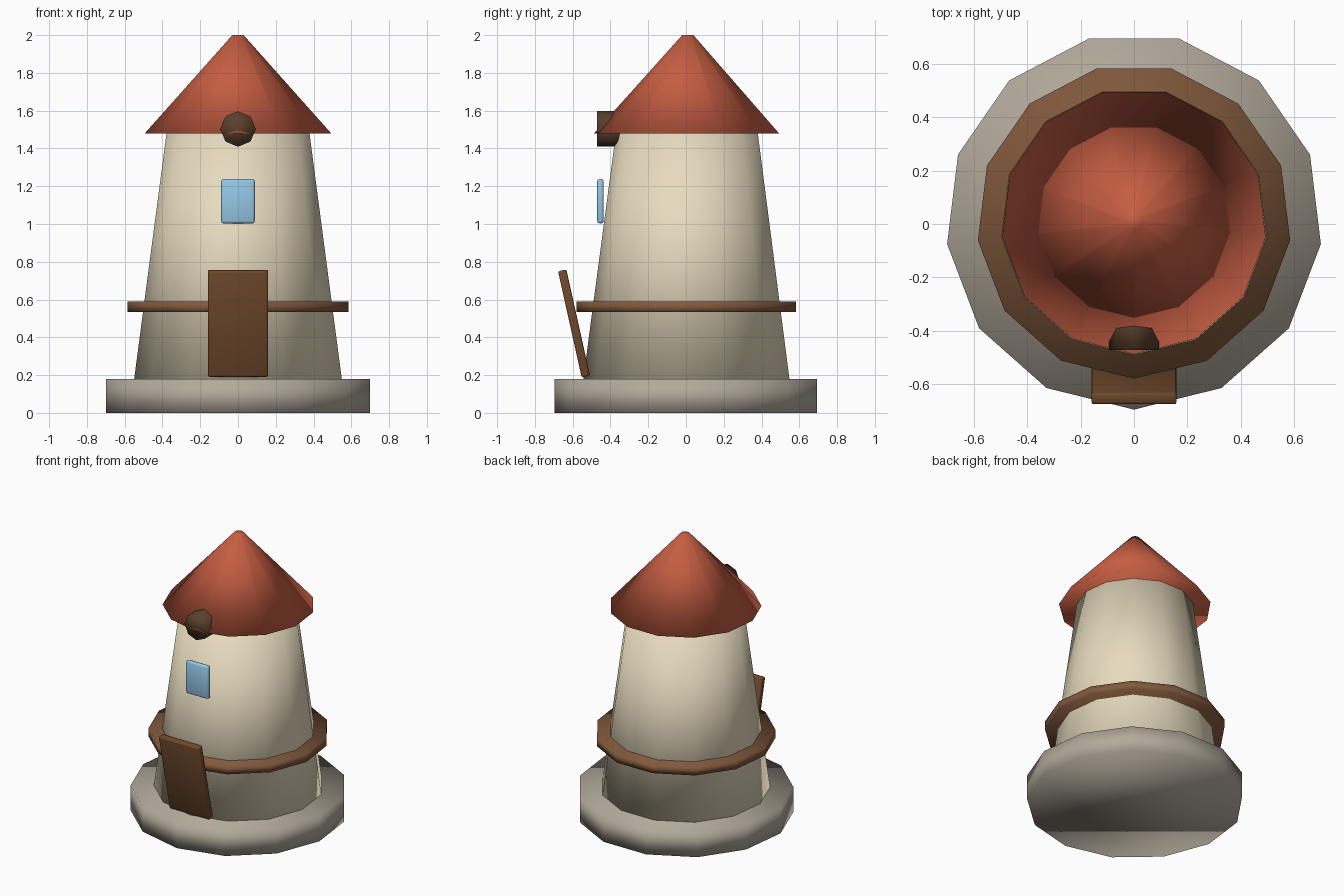
import bpy, bmesh
from math import sin, cos, pi, radians
from mathutils import Matrix, Vector

if "Cube" in bpy.data.objects:
    bpy.data.objects.remove(bpy.data.objects["Cube"])

SIDES = 13
CY = 0.01  # the tower axis sits slightly behind the centre


def material(name, rgb):
    m = bpy.data.materials.new(name)
    m.diffuse_color = (*rgb, 1)
    m.use_nodes = True
    m.node_tree.nodes["Principled BSDF"].inputs["Base Color"].default_value = m.diffuse_color
    return m


STONE = material("stone", (0.45, 0.40, 0.33))
PLASTER = material("plaster", (0.80, 0.71, 0.52))
TILE = material("roof_tile", (0.56, 0.11, 0.055))
WOOD = material("wood", (0.22, 0.10, 0.045))
DOOR = material("door_wood", (0.16, 0.065, 0.025))
DARK = material("dark_wood", (0.10, 0.05, 0.025))
GLASS = material("glass", (0.30, 0.58, 0.80))


def finish(name, bm, mat, smooth=True):
    bmesh.ops.recalc_face_normals(bm, faces=bm.faces)
    me = bpy.data.meshes.new(name)
    bm.to_mesh(me)
    bm.free()
    for p in me.polygons:
        p.use_smooth = smooth
    me.materials.append(mat)
    ob = bpy.data.objects.new(name, me)
    bpy.context.collection.objects.link(ob)
    return ob


def frustum(name, sides, r0, r1, z0, z1, mat, matrix=Matrix.Translation((0, CY, 0))):
    """Capped frustum with one corner facing -y."""
    bm = bmesh.new()
    rings = [[bm.verts.new((r * sin(2 * pi * i / sides), -r * cos(2 * pi * i / sides), z))
              for i in range(sides)] for r, z in ((r0, z0), (r1, z1))]
    low, high = rings
    bm.faces.new(low[::-1])
    bm.faces.new(high)
    for i in range(sides):
        j = (i + 1) % sides
        bm.faces.new((low[i], low[j], high[j], high[i]))
    bm.transform(matrix)
    return finish(name, bm, mat)


def panel(name, size, centre, tilt, bevel, mat):
    """Box with softened edges, tilted about x."""
    bm = bmesh.new()
    bmesh.ops.create_cube(bm, size=1)
    bm.transform(Matrix.Diagonal((*size, 1)))
    bmesh.ops.bevel(bm, geom=bm.edges[:], offset=bevel, segments=2, profile=0.5, affect='EDGES')
    bm.transform(Matrix.Translation(Vector(centre)) @ Matrix.Rotation(tilt, 4, 'X'))
    return finish(name, bm, mat)


# Round body: plinth, tapered wall, walkway and roof
frustum("stone_base", SIDES, 0.705, 0.705, 0, 0.18, STONE)
frustum("tower_wall", SIDES, 0.555, 0.38, 0.17, 1.49, PLASTER)
frustum("walkway", SIDES, 0.589, 0.589, 0.533, 0.59, WOOD)
frustum("roof", SIDES, 0.497, 0.03, 1.48, 2.0, TILE)

# Eight-sided axle hub pointing forward under the eaves
frustum("axle_hub", 8, 0.094, 0.094, -0.09, 0.09, DARK,
        Matrix.Translation((0, -0.382, 1.503)) @ Matrix.Rotation(radians(90), 4, 'X'))

# Door leaning outward and window on the front
panel("door", (0.32, 0.045, 0.575), (0, -0.593, 0.474), radians(12.5), 0.01, DOOR)
panel("window", (0.178, 0.034, 0.235), (0, -0.453, 1.121), 0, 0.012, GLASS)
